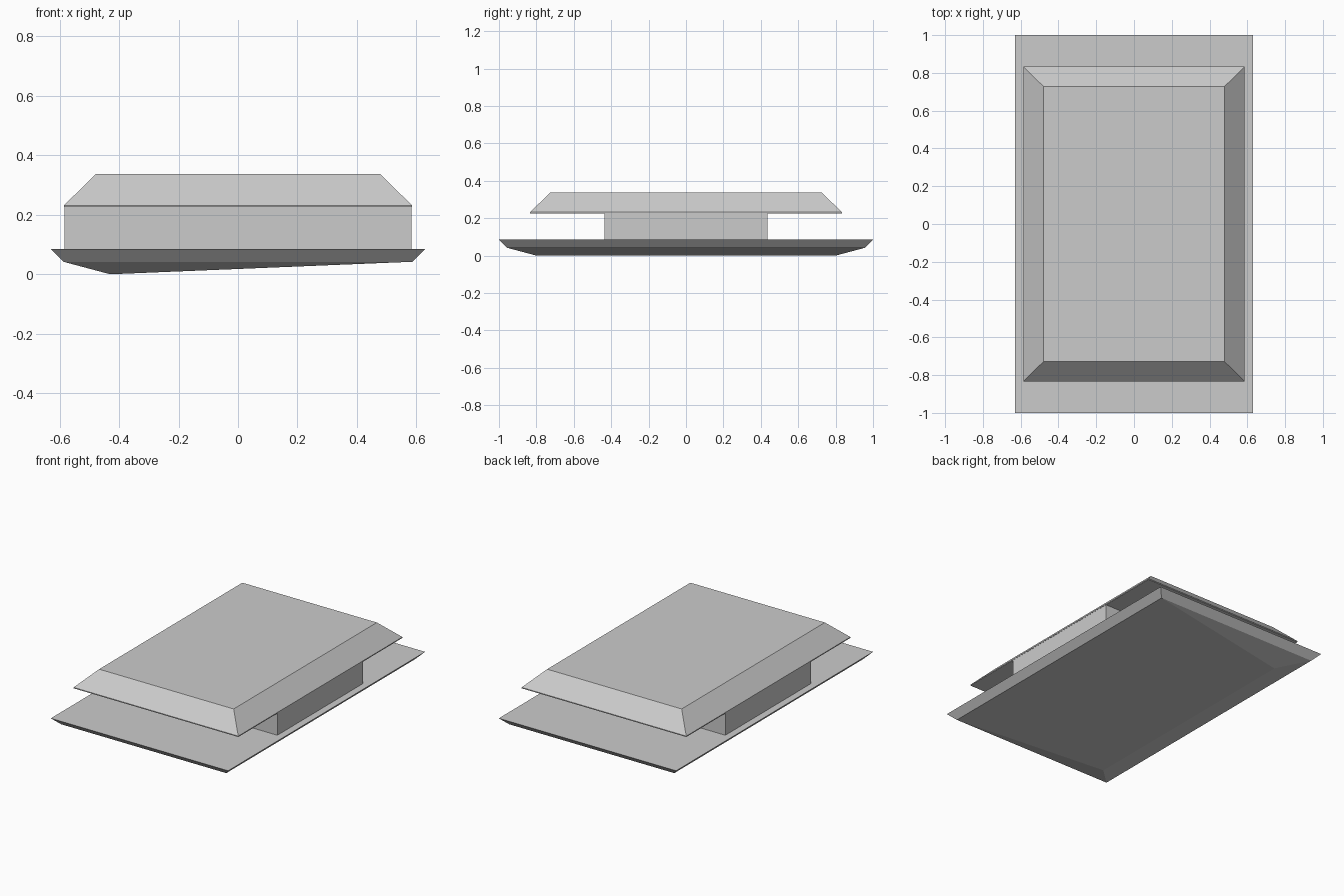
import bpy
import bmesh

cube = bpy.data.objects.get("Cube")
if cube:
    bpy.data.objects.remove(cube, do_unlink=True)

# One plain grey for every part
grey = bpy.data.materials.new("plain grey")
grey.use_nodes = True
colour = (0.6, 0.6, 0.6, 1.0)
grey.diffuse_color = colour
grey.node_tree.nodes["Principled BSDF"].inputs["Base Color"].default_value = colour


def rect(bm, x, y, z):
    return [bm.verts.new((sx * x, sy * y, z))
            for sx, sy in ((-1, -1), (1, -1), (1, 1), (-1, 1))]


def stack(name, levels, keel=None):
    """Join rectangles (half width, half depth, height) from bottom to top."""
    bm = bmesh.new()
    rings = [rect(bm, *level) for level in levels]
    for low, high in zip(rings, rings[1:]):
        for i in range(4):
            j = (i + 1) % 4
            bm.faces.new((low[i], low[j], high[j], high[i]))
    bm.faces.new(rings[-1])
    a, b, c, d = rings[0]
    if keel:
        # Shallow underside sloping down to an off-centre ridge
        x, y, z = keel
        k1, k2 = bm.verts.new((x, -y, z)), bm.verts.new((x, y, z))
        for face in ((a, k1, b), (b, k1, k2, c), (c, k2, d), (d, k2, k1, a)):
            bm.faces.new(face)
    else:
        bm.faces.new((d, c, b, a))
    bmesh.ops.recalc_face_normals(bm, faces=bm.faces)
    mesh = bpy.data.meshes.new(name)
    bm.to_mesh(mesh)
    bm.free()
    mesh.materials.append(grey)
    obj = bpy.data.objects.new(name, mesh)
    bpy.context.collection.objects.link(obj)
    return obj


# Wide base plate with chamfered rim and sloping underside
stack("base_plate", [(0.587, 0.957, 0.042), (0.63, 1.0, 0.085)],
      keel=(-0.43, 0.8, 0))
# Block carrying the lid
stack("neck", [(0.584, 0.435, 0.085), (0.584, 0.435, 0.228)])
# Bevelled lid with a thin lip
stack("lid", [(0.585, 0.833, 0.226), (0.585, 0.833, 0.232),
              (0.478, 0.727, 0.337)])
